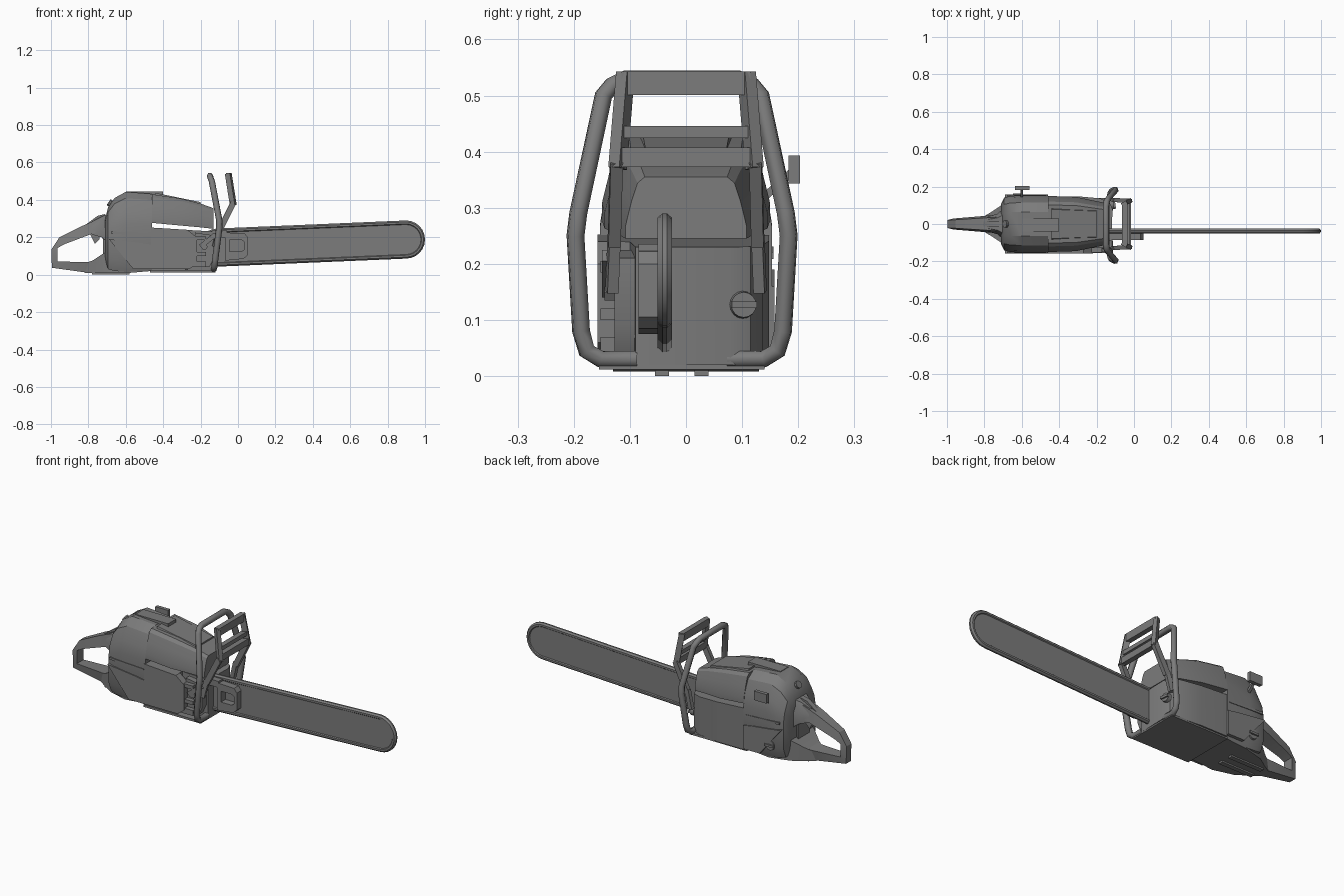
import bpy, bmesh, math
from mathutils import Vector

cube = bpy.data.objects.get("Cube")
if cube:
    bpy.data.objects.remove(cube)

grey = bpy.data.materials.new("mid_grey")
grey.use_nodes = True
grey.diffuse_color = (0.2, 0.2, 0.2, 1)
grey.node_tree.nodes["Principled BSDF"].inputs["Base Color"].default_value = (0.2, 0.2, 0.2, 1)


def finish(name, bm, smooth=True):
    bmesh.ops.recalc_face_normals(bm, faces=bm.faces)
    me = bpy.data.meshes.new(name)
    bm.to_mesh(me)
    bm.free()
    ob = bpy.data.objects.new(name, me)
    bpy.context.collection.objects.link(ob)
    me.materials.append(grey)
    if smooth:
        bpy.ops.object.select_all(action='DESELECT')
        ob.select_set(True)
        bpy.context.view_layer.objects.active = ob
        bpy.ops.object.shade_smooth_by_angle(angle=math.radians(28))
    return ob


def loft(name, loops, closed=False):
    """Skin matching loops of points; cap the ends, or join last to first."""
    bm = bmesh.new()
    rows = [[bm.verts.new(p) for p in loop] for loop in loops]
    n = len(rows[0])
    pairs = list(zip(rows, rows[1:])) + ([(rows[-1], rows[0])] if closed else [])
    for a, b in pairs:
        for i in range(n):
            j = (i + 1) % n
            bm.faces.new((a[i], a[j], b[j], b[i]))
    if not closed:
        bm.faces.new(rows[0])
        bm.faces.new(rows[-1])
    return finish(name, bm)


def side_prism(name, pts, y0, y1):
    return loft(name, [[(x, y, z) for x, z in pts] for y in (y0, y1)])


def box(name, x0, x1, y0, y1, z0, z1):
    return side_prism(name, [(x0, z0), (x1, z0), (x1, z1), (x0, z1)], y0, y1)


def shell(name, half, stations):
    """Mirrored cross-section scaled along x by (x, bottom, top, half width)."""
    ring = half + [(-u, v) for u, v in reversed(half)]
    return loft(name, [[(x, u * w, b + v * (t - b)) for u, v in ring] for x, b, t, w in stations])


def beam(name, p, q, a, b):
    p, q = Vector(p), Vector(q)
    rot = (q - p).to_track_quat('Z', 'Y')
    sec = [Vector((sx * a / 2, sy * b / 2, 0)) for sx, sy in ((-1, -1), (1, -1), (1, 1), (-1, 1))]
    return loft(name, [[c + rot @ s for s in sec] for c in (p, q)])


def disc(name, p, q, r0, r1, n=16):
    p, q = Vector(p), Vector(q)
    rot = (q - p).to_track_quat('Z', 'Y')
    return loft(name, [[c + rot @ Vector((r * math.cos(2 * math.pi * i / n), r * math.sin(2 * math.pi * i / n), 0))
                        for i in range(n)] for c, r in ((p, r0), (q, r1))])


# Rear engine housing
shell("rear_housing", [(.85, 0), (1, .16), (1, .6), (.93, .76), (.75, .92), (.42, 1)],
      [(-.71, .08, .30, .11), (-.695, .03, .36, .14), (-.66, .02, .41, .15),
       (-.6, .015, .443, .153), (-.46, .02, .432, .153)])

# Upper cover, tapering to the front above a narrow gap
shell("top_cover", [(1, 0), (1, .2), (.9, .6), (.8, .9), (.68, 1)],
      [(-.46, .277, .43, .15), (-.31, .263, .408, .145), (-.2, .253, .38, .122), (-.13, .245, .355, .108)])
box("top_rib", -.6, -.4, -.04, .03, .425, .446)
shell("cover_panel", [(1, 0), (.92, 1)], [(-.44, .42, .437, .085), (-.2, .37, .388, .075)])

# Crankcase block with rounded plan
plan = [(-.46, -.13), (-.28, -.13), (-.27, -.1), (-.12, -.09), (-.115, .08),
        (-.13, .115), (-.18, .137), (-.3, .148), (-.46, .148)]
loft("crankcase", [[(x, y, .02) for x, y in plan], [(x, y, .225 - .06 * x - .002) for x, y in plan]])
box("base_plate", -.47, -.12, -.155, .14, .012, .024)

# Clutch cover on the guide bar side
side_prism("clutch_cover", [(-.465, .03), (-.26, .03), (-.22, .06), (-.22, .2), (-.27, .24), (-.465, .252)], -.158, -.12)
side_prism("clutch_step", [(-.23, .045), (-.15, .045), (-.13, .09), (-.13, .21), (-.23, .225)], -.127, -.09)
for z0, z1 in ((.04, .07), (.1, .12), (.185, .205)):
    box("clutch_bracket", -.27, -.17, -.152, -.1, z0, z1)
beam("bracket_arm", (-.2, -.14, .15), (-.12, -.14, .215), .02, .025)
disc("bar_nut", (-.18, -.12, .15), (-.18, -.145, .15), .018, .018, 6)

# Angular side panels of the rear housing
wedge = [(-.69, .19), (-.52, .17), (-.46, .16), (-.46, .03), (-.56, .03)]
for s in (-1, 1):
    side_prism("side_wedge", wedge, s * .14, s * .158)
    beam("side_groove", (-.68, s * .152, .225), (-.47, s * .152, .215), .008, .012)

# Fuel tank under the rear, flaring into the handle
loft("tank", [[(x, -w, b), (x, w, b), (x, w, t), (x, -w, t)]
              for x, w, b, t in ((-.82, .03, .01, .055), (-.77, .06, .008, .08),
                                 (-.71, .1, .008, .12), (-.6, .13, .008, .13), (-.46, .13, .02, .13))])
for y in (-.0425, .0275):
    box("foot", -.78, -.58, y - .0125, y + .0125, 0, .012)

# Rear handle: a loop narrowing to the back
outer = [(-.995, .037), (-.998, .134), (-.955, .2), (-.83, .262), (-.74, .3),
         (-.68, .3), (-.68, .09), (-.74, .01), (-.8, .01)]
inner = [(-.966, .07), (-.966, .142), (-.93, .162), (-.83, .2), (-.745, .232),
         (-.722, .19), (-.722, .11), (-.75, .085), (-.8, .068)]


def grip(pts, k):
    return [(x, k * (.028 + max(0, x + .98) * .085), z) for x, z in pts]


loft("rear_handle", [grip(outer, -.75), grip(outer, .75), grip(inner, 1), grip(inner, -1)], closed=True)
shell("handle_root", [(1, 0), (1, .6), (.6, 1)], [(-.78, .215, .285, .04), (-.73, .2, .31, .055), (-.69, .17, .33, .09)])
side_prism("trigger", [(-.79, .215), (-.74, .23), (-.74, .19), (-.765, .165)], -.012, .012)
side_prism("safety_lever", [(-.83, .255), (-.73, .295), (-.71, .325), (-.75, .315)], -.014, .014)

# Guide bar with chain rim
def stadium(r, y, n=12):
    ends = (((.898, .188), -90), ((-.11, .145), 90))
    return [(c[0] + r * math.cos(math.radians(a + 180 * i / n)), y,
             c[1] + r * math.sin(math.radians(a + 180 * i / n))) for c, a in ends for i in range(n + 1)]


layers = [(.08, -.008), (.084, -.013), (.094, -.013), (.102, -.004)]
layers += [(r, -y) for r, y in reversed(layers)]
loft("guide_bar", [stadium(r, y - .038) for r, y in layers])

# C-shaped bumper plate on the bar
c_out = [(-.07, .075), (.03, .085), (.052, .105), (.052, .2), (.035, .222), (-.07, .225)]
c_in = [(-.045, .125), (.02, .125), (.035, .135), (.035, .175), (.02, .185), (-.045, .185)]
loft("bumper", [[(x, y, z) for x, z in p] for p, y in
                ((c_out, -.085), (c_out, -.045), (c_in, -.045), (c_in, -.085))], closed=True)
box("bumper_arm", -.14, -.06, -.085, -.045, .2, .235)

# Wrap-around front handle, mirrored about the middle
half = [(-.13, .08, .03), (-.13, .145, .03), (-.125, .17, .045), (-.122, .18, .08), (-.1, .19, .25),
        (-.1, .185, .29), (-.14, .14, .5), (-.147, .125, .518), (-.15, .1, .53)]
path = [(x, y - .007, z) for x, y, z in half] + [(x, -y - .007, z) for x, y, z in reversed(half)]
curve = bpy.data.curves.new("front_handle", 'CURVE')
curve.dimensions = '3D'
curve.bevel_depth = .017
curve.bevel_resolution = 1
curve.use_fill_caps = True
spline = curve.splines.new('POLY')
spline.points.add(len(path) - 1)
for pt, co in zip(spline.points, path):
    pt.co = (*co, 1)
curve.materials.append(grey)
bpy.context.collection.objects.link(bpy.data.objects.new("front_handle", curve))

# Hand guard: slanted frame, three crossbars and two arms
for s in (-1, 1):
    beam("guard_side", (-.052, s * .108, .54), (-.025, s * .122, .37), .022, .03)
    beam("guard_arm", (-.025, s * .124, .385), (-.1, s * .128, .235), .022, .03)
    beam("guard_foot", (-.1, s * .128, .25), (-.125, s * .132, .15), .02, .026)
for x, z, h in ((-.05, .522, .042), (-.037, .435, .022), (-.03, .39, .035)):
    beam("guard_bar", (x, -.115, z), (x, .115, z), .028, h)

# Filler caps, each with a grip ridge
def cap(name, p, d, r):
    p, d = Vector(p), Vector(d)
    disc(name, p, p + d * .02, r, r * .9)
    side = Vector((d.y, -d.x, 0)) * r * .9
    beam(name + "_ridge", p + d * .023 - side, p + d * .023 + side, .012, .012)


cap("oil_cap", (-.128, .1, .127), (1, .15, 0), .025)
cap("fuel_cap", (-.62, .135, .09), (0, 1, 0), .03)

# Rear knob and starter pull on the left
disc("rear_knob", (-.65, 0, .36), (-.692, 0, .388), .018, .02, 10)
beam("pull_stem", (-.6, .13, .31), (-.6, .19, .365), .014, .014)
beam("pull_grip", (-.635, .193, .368), (-.558, .193, .368), .02, .05)
